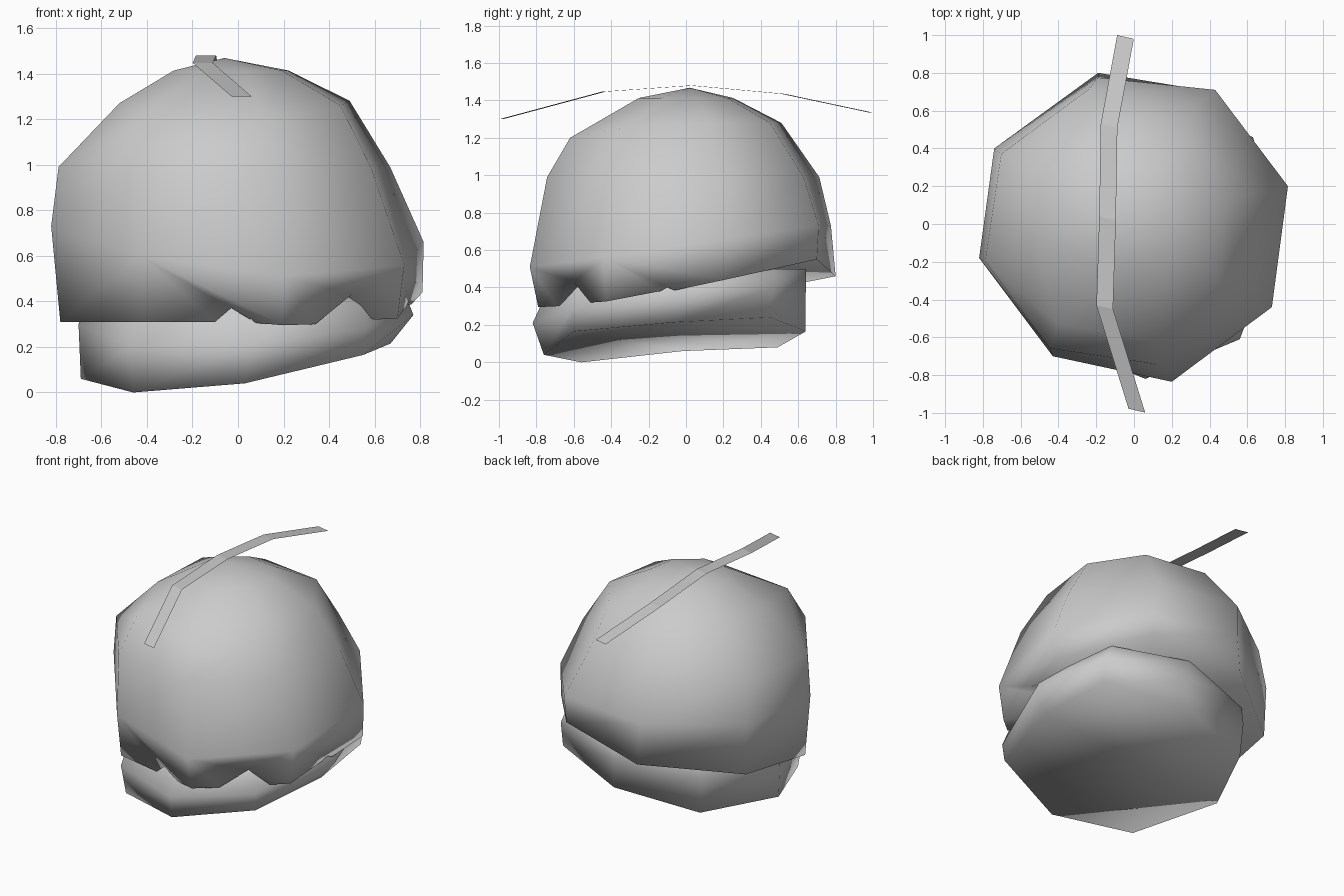
import bpy, bmesh
from math import cos, sin, radians

default_cube = bpy.data.objects.get("Cube")
if default_cube:
    bpy.data.objects.remove(default_cube, do_unlink=True)

grey = bpy.data.materials.new("light_grey")
grey.use_nodes = True
colour = (0.6, 0.6, 0.6, 1.0)
grey.diffuse_color = colour
grey.node_tree.nodes["Principled BSDF"].inputs["Base Color"].default_value = colour

SIDES = 8


def finish(bm, name, smooth, closed=True):
    """Turn a bmesh into a named, shaded object."""
    if closed:
        bmesh.ops.recalc_face_normals(bm, faces=bm.faces[:])
    for face in bm.faces:
        face.smooth = smooth
    mesh = bpy.data.meshes.new(name)
    bm.to_mesh(mesh)
    bm.free()
    mesh.materials.append(grey)
    obj = bpy.data.objects.new(name, mesh)
    bpy.context.collection.objects.link(obj)
    return obj


def add_loop(bm, points):
    return [bm.verts.new(p) for p in points]


def octagon(cx, cy, radius, z):
    """Eight points turned a little from the x axis."""
    angles = [radians(14 + 45 * k) for k in range(SIDES)]
    return [(cx + radius * cos(a), cy + radius * sin(a), z) for a in angles]


def bridge(bm, lower, upper):
    for i in range(len(lower)):
        j = (i + 1) % len(lower)
        bm.faces.new((lower[i], lower[j], upper[j], upper[i]))


def fan(bm, loop, centre):
    tip = bm.verts.new(centre)
    for i in range(len(loop)):
        bm.faces.new((loop[i], loop[(i + 1) % len(loop)], tip))


# Domed cap: uneven widest ring, narrowing rings and a crown point
bm = bmesh.new()
widest = add_loop(bm, [(.815, .20, .66), (.43, .71, .73), (-.19, .775, .73),
                       (-.74, .40, .72), (-.82, -.18, .73), (-.43, -.70, .60),
                       (.20, -.835, .51), (.73, -.44, .56)])
shoulder = octagon(-.06, -.015, .75, .99)
upper = [(.49, .13, 1.28), (.28, .45, 1.28), (-.15, .51, 1.28),
         (-.46, .27, 1.30), (-.52, -.13, 1.27), (-.40, -.53, 1.22),
         (.12, -.62, 1.20), (.45, -.31, 1.26)]
crown = octagon(-.03, 0, .26, 1.413)
previous = widest
for points in (shoulder, upper, crown):
    ring = add_loop(bm, points)
    bridge(bm, previous, ring)
    previous = ring
fan(bm, previous, (-.06, .02, 1.468))

# Cap rim: corners, plus the wavy notches along the front sides
corners = add_loop(bm, [(.81, .20, .44), (.42, .70, .55), (-.19, .80, .46),
                        (-.73, .39, .38), (-.78, -.18, .31), (-.42, -.67, .31),
                        (.20, -.79, .295), (.70, -.43, .325)])
notches = {
    5: [(-.10, -.74, .31), (-.03, -.755, .37), (.08, -.77, .305)],
    6: [(.34, -.69, .30), (.50, -.60, .43), (.60, -.51, .32)],
    7: [(.74, -.14, .38), (.75, -.10, .40), (.76, -.06, .385)],
}
rim = []
for i in range(SIDES):
    j = (i + 1) % SIDES
    extra = add_loop(bm, notches.get(i, []))
    edge = [corners[i]] + extra + [corners[j]]
    bm.faces.new(edge + [widest[j], widest[i]])
    rim += edge[:-1]
fan(bm, rim, (0, 0, .5))
finish(bm, "domed_cap", True)

# Lower body: bulging tub with a slanted base
bm = bmesh.new()
base = add_loop(bm, [(.67, -.05, .215), (.62, .45, .24), (.10, .64, .165),
                     (-.45, .49, .08), (-.69, -.02, .06), (-.46, -.56, 0),
                     (.03, -.76, .04), (.55, -.60, .165)])
bulge_points = [(.77, -.05, .34), (.63, .46, .40), (.10, .64, .36),
                (-.47, .50, .32), (-.70, -.02, .30), (-.47, -.60, .20),
                (.06, -.82, .21), (.56, -.61, .28)]
bulge = add_loop(bm, bulge_points)
top = add_loop(bm, [(x * .92, y * .91 + .06, .5) for x, y, z in bulge_points])
bridge(bm, base, bulge)
bridge(bm, bulge, top)
bm.faces.new(top)
bm.faces.new([base[7]] + base[:5])
bm.faces.new(base[4:])
finish(bm, "lower_body", True)

# Thin bent strip lying over the crown
bm = bmesh.new()
stations = [(.015, -.988, 1.30), (-.155, -.44, 1.447), (-.14, .03, 1.48),
            (-.132, .52, 1.435), (-.045, .99, 1.335)]
half_width = .044
left = add_loop(bm, [(x + half_width, y - .01, z) for x, y, z in stations])
right = add_loop(bm, [(x - half_width, y + .01, z) for x, y, z in stations])
for i in range(len(stations) - 1):
    bm.faces.new((right[i], left[i], left[i + 1], right[i + 1]))
finish(bm, "top_strip", False, closed=False)
